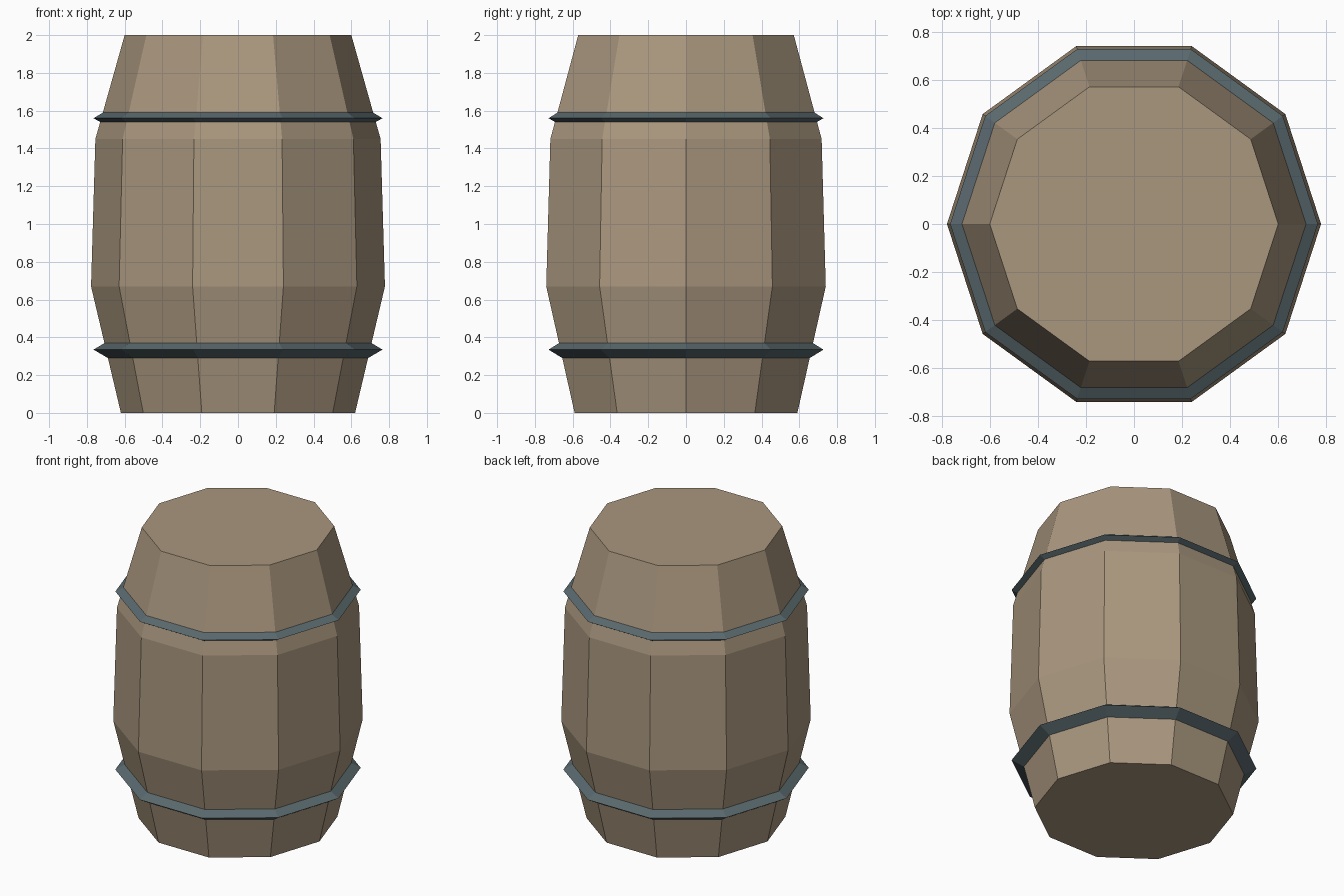
import bpy, bmesh
from math import cos, sin, tau

if "Cube" in bpy.data.objects:
    bpy.data.objects.remove(bpy.data.objects["Cube"])

SIDES = 10


def material(name, rgb):
    m = bpy.data.materials.new(name)
    m.diffuse_color = (*rgb, 1)
    m.use_nodes = True
    m.node_tree.nodes["Principled BSDF"].inputs["Base Color"].default_value = m.diffuse_color
    return m


def lathe(name, profile, mat, ring=False):
    """Revolve (radius, z) points; ring closes the profile, otherwise ends are capped."""
    bm = bmesh.new()
    loops = [[bm.verts.new((r * cos(tau * i / SIDES), r * sin(tau * i / SIDES), z))
              for i in range(SIDES)] for r, z in profile]
    pairs = list(zip(loops, loops[1:]))
    if ring:
        pairs.append((loops[-1], loops[0]))
    else:
        bm.faces.new(loops[0])
        bm.faces.new(loops[-1])
    for a, b in pairs:
        for i in range(SIDES):
            j = (i + 1) % SIDES
            bm.faces.new((a[i], a[j], b[j], b[i]))
    bmesh.ops.recalc_face_normals(bm, faces=bm.faces)
    mesh = bpy.data.meshes.new(name)
    bm.to_mesh(mesh)
    bm.free()
    mesh.materials.append(mat)
    obj = bpy.data.objects.new(name, mesh)
    bpy.context.collection.objects.link(obj)
    return obj


wood = material("wood", (0.40, 0.31, 0.21))
iron = material("iron", (0.10, 0.14, 0.155))

# Ten-sided wooden body
lathe("barrel_body", [(0.62, 0), (0.778, 0.67), (0.755, 1.45), (0.60, 2.0)], wood)

# Wedge-shaped iron hoops, inner edges meeting the staves
lathe("lower_hoop", [(0.688, 0.29), (0.765, 0.335), (0.706, 0.37)], iron, ring=True)
lathe("upper_hoop", [(0.729, 1.54), (0.765, 1.56), (0.715, 1.59)], iron, ring=True)
